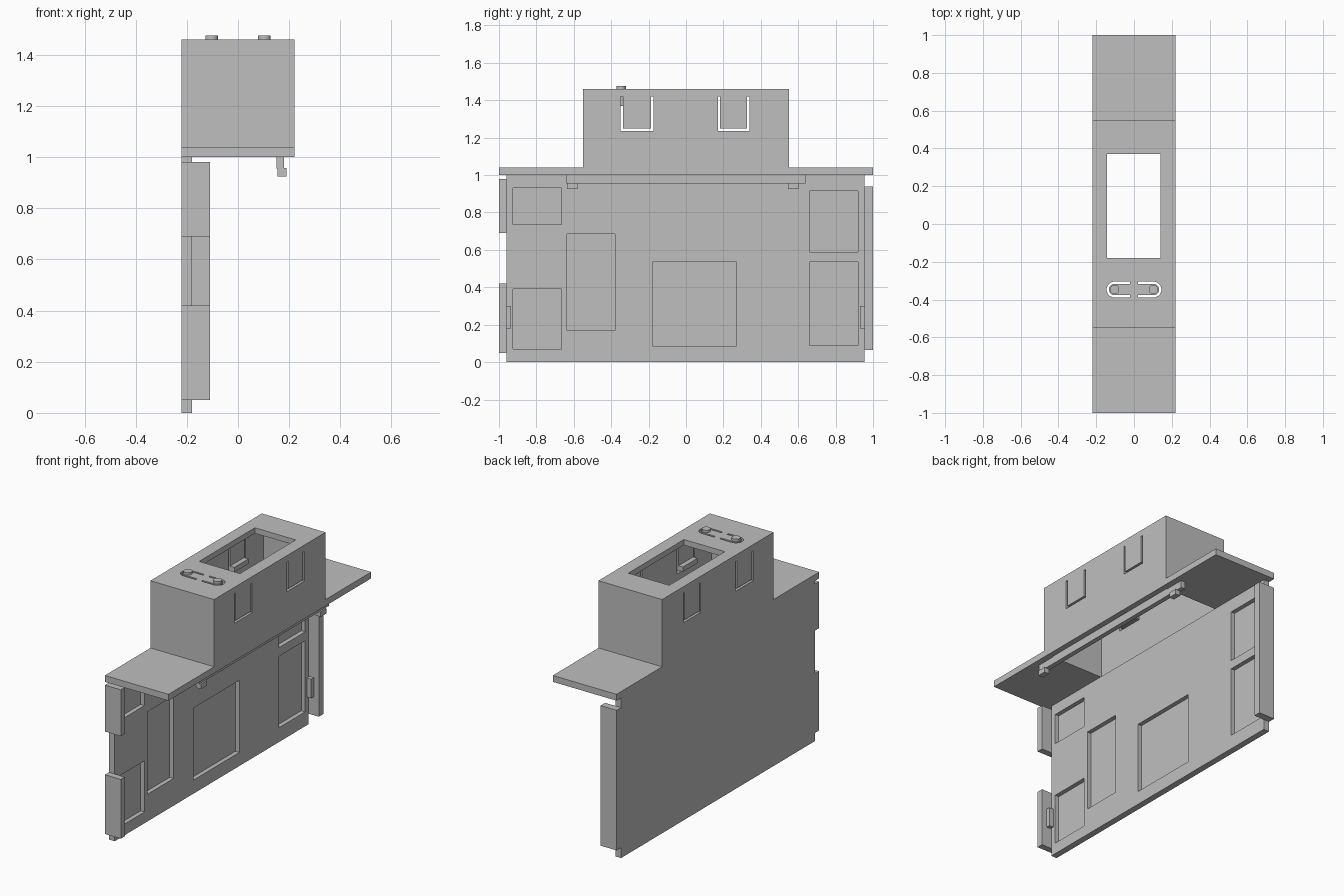
import bpy, bmesh, math
from mathutils import Vector

if "Cube" in bpy.data.objects:
    bpy.data.objects.remove(bpy.data.objects["Cube"])

grey = bpy.data.materials.new("light_grey")
grey.diffuse_color = (0.52, 0.52, 0.52, 1)
grey.use_nodes = True
grey.node_tree.nodes["Principled BSDF"].inputs["Base Color"].default_value = grey.diffuse_color


def finish(name, bm, helper=False):
    bmesh.ops.recalc_face_normals(bm, faces=bm.faces)
    me = bpy.data.meshes.new(name)
    bm.to_mesh(me)
    bm.free()
    ob = bpy.data.objects.new(name, me)
    bpy.context.collection.objects.link(ob)
    me.materials.append(grey)
    if helper:
        ob.hide_render = True
        ob.hide_viewport = True
    return ob


def add_box(bm, x0, x1, y0, y1, z0, z1):
    add_prism(bm, [(x0, y0), (x1, y0), (x1, y1), (x0, y1)], "z", z0, z1)


def add_prism(bm, pts, axis, a, b):
    """Extrude a flat outline along z (points are x, y) or x (points are y, z)."""
    def place(p, t):
        return (p[0], p[1], t) if axis == "z" else (t, p[0], p[1])
    face = bm.faces.new([bm.verts.new(place(p, a)) for p in pts])
    new = bmesh.ops.extrude_face_region(bm, geom=[face])["geom"]
    move = Vector((0, 0, b - a)) if axis == "z" else Vector((b - a, 0, 0))
    bmesh.ops.translate(bm, vec=move, verts=[v for v in new if isinstance(v, bmesh.types.BMVert)])


def boxes(name, dims, helper=False):
    bm = bmesh.new()
    for d in dims:
        add_box(bm, *d)
    return finish(name, bm, helper)


def cut(ob, cutter):
    m = ob.modifiers.new(cutter.name, "BOOLEAN")
    m.operation = "DIFFERENCE"
    m.solver = "EXACT"
    m.object = cutter


# Housing: stepped profile, hollow and open underneath
bm = bmesh.new()
add_prism(bm, [(-1, 1), (1, 1), (1, 1.04), (.55, 1.04), (.55, 1.46),
               (-.55, 1.46), (-.55, 1.04), (-1, 1.04)], "x", -.22, .22)
housing = finish("housing", bm)
cut(housing, boxes("cavity_cutter", [(-.185, .185, -.515, .515, .9, 1.425)], True))
cut(housing, boxes("window_cutter", [(-.143, .14, -.18, .37, 1.3, 1.6)], True))

# U-shaped slots that free the spring tabs in both side walls
bm = bmesh.new()
w = .013
for y0, y1 in ((-.35, -.175), (.17, .34)):
    add_prism(bm, [(y0, 1.42), (y0, 1.235), (y1, 1.235), (y1, 1.42), (y1 - w, 1.42),
                   (y1 - w, 1.235 + w), (y0 + w, 1.235 + w), (y0 + w, 1.42)], "x", -.4, .4)
cut(housing, finish("tab_slot_cutter", bm, True))

# Horseshoe slots around the two push buttons
bm = bmesh.new()
by, bx = -.347, .103
arc = [math.radians(90 + 180 * i / 16) for i in range(17)]
for s in (1, -1):
    outer = [(-.02, by + .042)] + [(-bx + .042 * math.cos(a), by + .042 * math.sin(a)) for a in arc] + [(-.02, by - .042)]
    inner = [(-.02, by + .030)] + [(-bx + .030 * math.cos(a), by + .030 * math.sin(a)) for a in arc] + [(-.02, by - .030)]
    add_prism(bm, [(s * x, y) for x, y in outer + inner[::-1]], "z", 1.38, 1.55)
cut(housing, finish("button_slot_cutter", bm, True))

# Push buttons with stems reaching down inside
for s, side in ((-1, "left"), (1, "right")):
    bm = bmesh.new()
    ring = [(s * bx + .025 * math.cos(i * math.pi / 12), by + .025 * math.sin(i * math.pi / 12)) for i in range(24)]
    add_prism(bm, ring, "z", 1.37, 1.475)
    ob = finish(side + "_button", bm)
    bpy.context.view_layer.objects.active = ob
    ob.select_set(True)
    bpy.ops.object.shade_smooth_by_angle()
    ob.select_set(False)

# Side panel with shallow rectangular pockets on the inner face
panel = boxes("side_panel", [(-.22, -.18, -.96, .955, 0, 1.0)])
pockets = [(-.925, -.665, .735, .93), (-.925, -.665, .07, .39), (-.635, -.38, .17, .685),
           (-.18, .27, .085, .535), (.66, .92, .59, .915), (.66, .92, .09, .535)]
cut(panel, boxes("pocket_cutter", [(-.207, -.1, *p) for p in pockets], True))

# Edge flanges along the front and rear of the panel, with snap ribs
boxes("front_flange", [(-.22, -.11, -1, -.96, .69, .98), (-.22, -.11, -1, -.96, .05, .42)])
boxes("rear_flange", [(-.22, -.11, .955, 1, .065, .94)])
boxes("snap_ribs", [(-.175, -.145, -.97, -.935, .18, .30), (-.175, -.145, .93, .965, .18, .30)])

# Locating rail below the open side, with end hooks
boxes("locating_rail", [(.15, .18, -.64, .64, .955, 1.005)])
boxes("rail_hooks", [(.155, .19, y - .028, y + .028, .925, .957) for y in (-.607, .573)])

# Latch ridges inside the spring tabs
bm = bmesh.new()
for s in (-1, 1):
    for y0, y1 in ((-.335, -.19), (.185, .325)):
        x0, x1 = sorted((s * .185, s * .155))
        add_box(bm, x0, x1, y0, y1, 1.25, 1.28)
finish("latch_ridges", bm)
